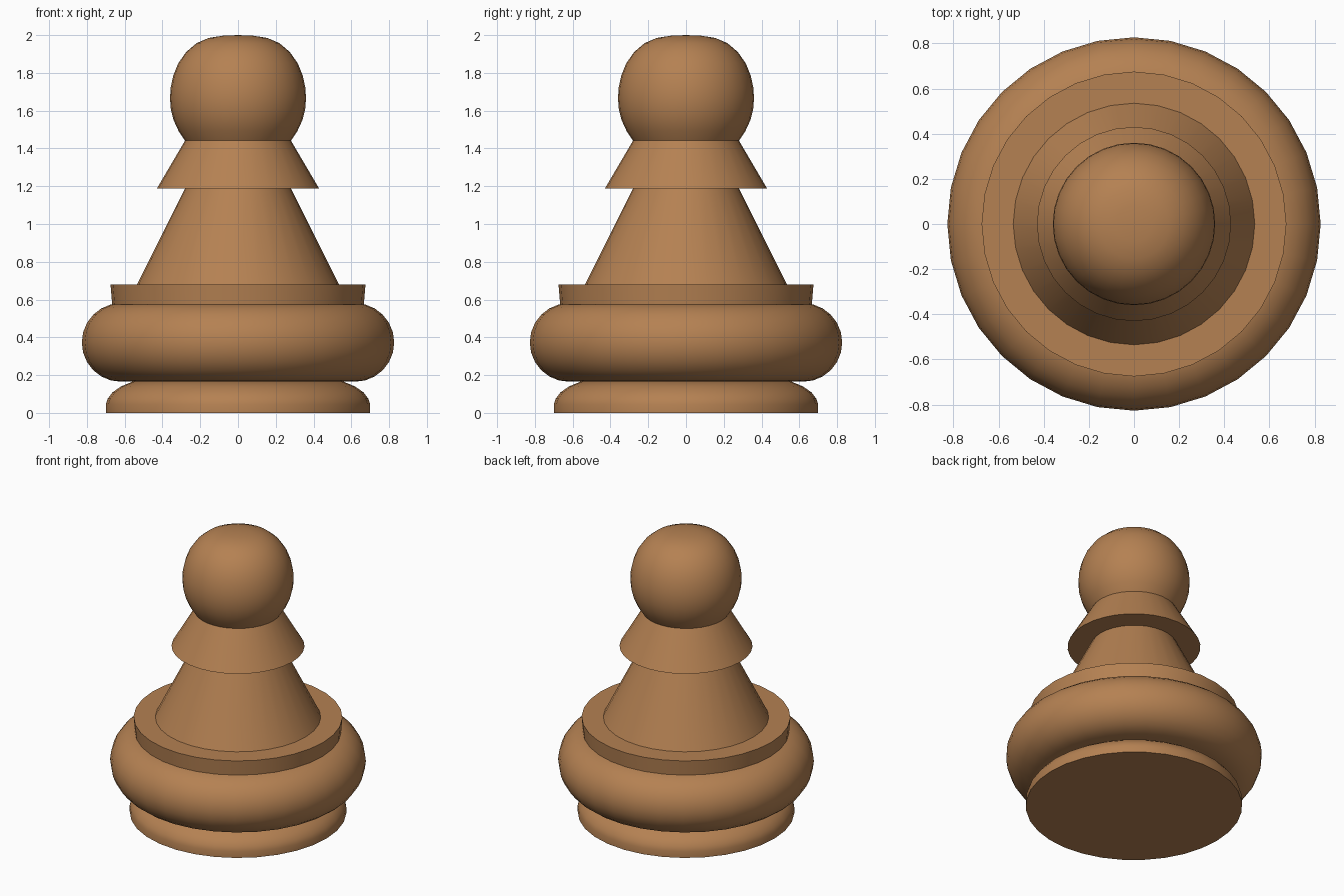
import bpy, bmesh, math

if "Cube" in bpy.data.objects:
    bpy.data.objects.remove(bpy.data.objects["Cube"])

SIDES = 32
wood = bpy.data.materials.new("warm_wood")
wood.diffuse_color = (0.46, 0.22, 0.085, 1)
wood.use_nodes = True
wood.node_tree.nodes["Principled BSDF"].inputs["Base Color"].default_value = wood.diffuse_color


def lathe(name, profile):
    """Turn a (radius, height) profile, listed bottom to top, into a closed solid."""
    bm = bmesh.new()
    rings = []
    for r, z in profile:
        if r < 1e-5:
            rings.append([bm.verts.new((0, 0, z))] * SIDES)
        else:
            rings.append([bm.verts.new((r * math.cos(2 * math.pi * i / SIDES),
                                        r * math.sin(2 * math.pi * i / SIDES), z))
                          for i in range(SIDES)])
    for a, b in zip(rings, rings[1:]):
        for i in range(SIDES):
            j = (i + 1) % SIDES
            bm.faces.new(list(dict.fromkeys((a[i], a[j], b[j], b[i]))))
    for ring in (rings[0], rings[-1]):
        if ring[0] is not ring[1]:
            bm.faces.new(ring)
    bmesh.ops.recalc_face_normals(bm, faces=bm.faces)
    mesh = bpy.data.meshes.new(name)
    bm.to_mesh(mesh)
    bm.free()
    mesh.materials.append(wood)
    ob = bpy.data.objects.new(name, mesh)
    bpy.context.collection.objects.link(ob)
    ob.select_set(True)
    bpy.context.view_layer.objects.active = ob


# rounded foot
lathe("foot", [(0.70, 0), (0.70, 0.045), (0.69, 0.075), (0.665, 0.108),
               (0.62, 0.14), (0.56, 0.165)])

# bulging ring: half-round edge
bulge = [(0.62 + 0.207 * math.cos(a), 0.373 + 0.208 * math.sin(a))
         for a in (math.radians(-90 + 15 * k) for k in range(13))]
lathe("base_bulge", bulge)

# flat collar on the bulge
lathe("base_collar", [(0.665, 0.56), (0.675, 0.68)])

# tapered body
lathe("body", [(0.535, 0.68), (0.28, 1.19)])

# flared neck skirt
lathe("neck_skirt", [(0.43, 1.187), (0.28, 1.442)])

# ball head with a slightly flattened crown
lower = [(0.28, 1.44), (0.315, 1.493), (0.341, 1.55), (0.356, 1.61), (0.36, 1.665)]
upper = [(0.357, 1.72), (0.343, 1.785), (0.317, 1.85), (0.275, 1.91), (0.22, 1.957),
         (0.155, 1.985), (0.08, 1.997), (0, 2.0)]
lathe("head", lower + upper)

bpy.ops.object.shade_smooth_by_angle(angle=math.radians(30))
